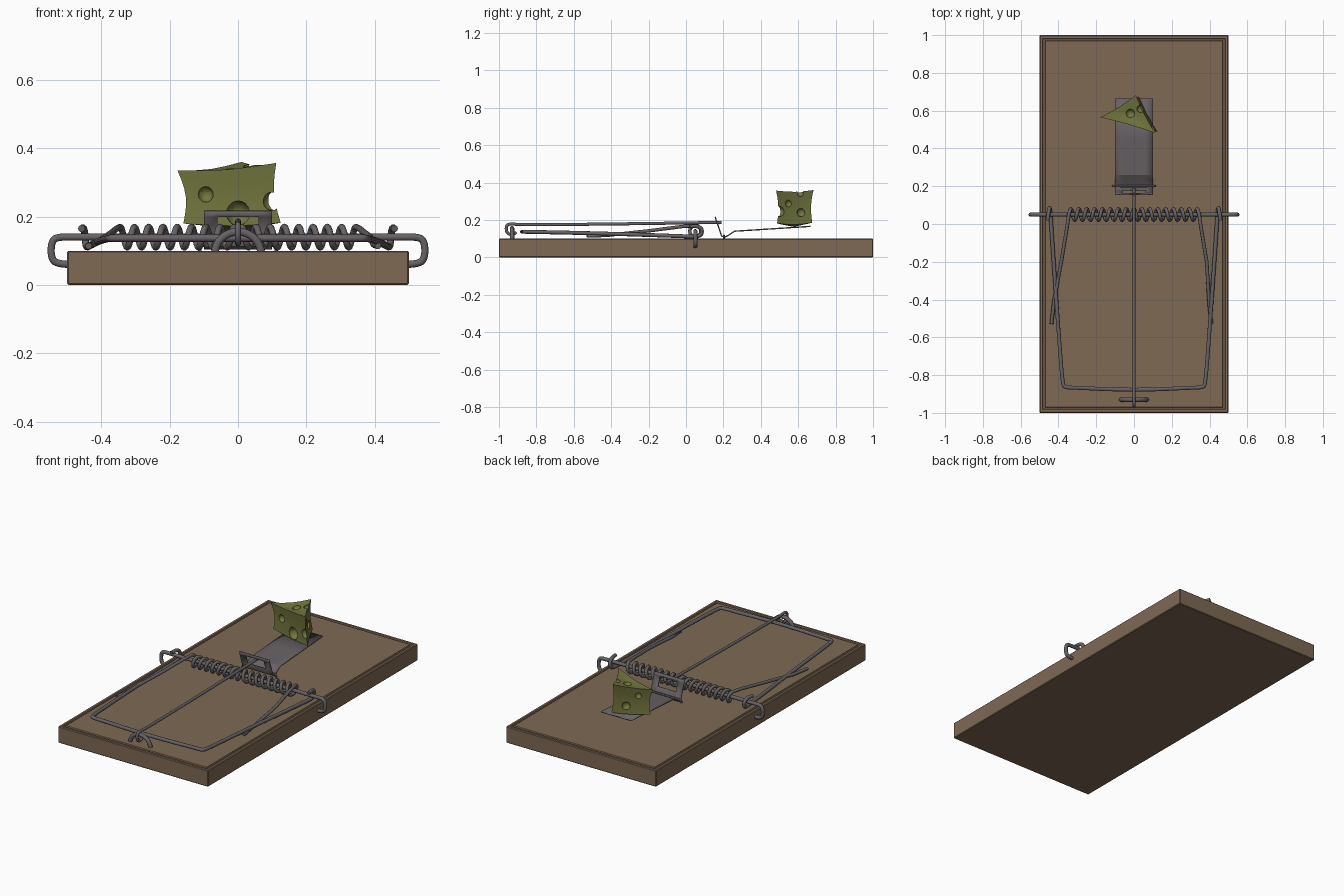
import bpy, bmesh, math
from mathutils import Vector

if "Cube" in bpy.data.objects:
    bpy.data.objects.remove(bpy.data.objects["Cube"])


def material(name, rgb):
    m = bpy.data.materials.new(name)
    m.diffuse_color = (*rgb, 1)
    m.use_nodes = True
    m.node_tree.nodes["Principled BSDF"].inputs["Base Color"].default_value = m.diffuse_color
    return m


WOOD = material("brown wood", (0.21, 0.142, 0.088))
METAL = material("grey metal", (0.135, 0.12, 0.127))
CHEESE = material("olive cheese", (0.17, 0.18, 0.048))


def mesh_object(name, bm, mat, angle=None):
    bmesh.ops.recalc_face_normals(bm, faces=bm.faces)
    me = bpy.data.meshes.new(name)
    bm.to_mesh(me)
    bm.free()
    me.materials.append(mat)
    ob = bpy.data.objects.new(name, me)
    bpy.context.collection.objects.link(ob)
    if angle:
        activate(ob)
        bpy.ops.object.shade_smooth_by_angle(angle=math.radians(angle))
    return ob


def activate(ob):
    bpy.ops.object.select_all(action='DESELECT')
    ob.select_set(True)
    bpy.context.view_layer.objects.active = ob


def wire(name, points, radius, smooth=True):
    """Round wire along a path; smooth rounds the path's corners."""
    cu = bpy.data.curves.new(name, 'CURVE')
    cu.dimensions = '3D'
    cu.bevel_depth = radius
    cu.bevel_resolution = 3
    cu.use_fill_caps = True
    sp = cu.splines.new('NURBS' if smooth else 'POLY')
    sp.points.add(len(points) - 1)
    for p, co in zip(sp.points, points):
        p.co = (*co, 1)
    if smooth:
        sp.order_u = 3
        sp.use_endpoint_u = True
        sp.resolution_u = 6
    cu.materials.append(METAL)
    ob = bpy.data.objects.new(name, cu)
    bpy.context.collection.objects.link(ob)
    activate(ob)
    bpy.ops.object.convert(target='MESH')
    bpy.ops.object.shade_smooth_by_angle(angle=math.radians(50))
    return ob


def mirrored(half):
    """Path from the left end to the right end, from its right half."""
    return [(-x, y, z) for x, y, z in reversed(half)] + half


# Wooden board with a shallow groove around the top
bm = bmesh.new()
bmesh.ops.create_cube(bm, size=1)
for v in bm.verts:
    v.co = (v.co.x, v.co.y * 2, (v.co.z + 0.5) * 0.1)
bmesh.ops.bevel(bm, geom=bm.edges[:], offset=0.004, segments=1, affect='EDGES')
top = max(bm.faces, key=lambda f: f.calc_center_median().z)
for thick, depth in ((0.018, 0), (0.004, -0.006), (0.012, 0), (0.004, 0.006)):
    bmesh.ops.inset_individual(bm, faces=[top], thickness=thick, depth=depth)
mesh_object("wooden_board", bm, WOOD)

# Axle rod, with ends bent round into the board's sides
AY, AZ = 0.05, 0.14
wire("axle_rod", mirrored([
    (0.3, AY, AZ), (0.49, AY, AZ), (0.535, AY, AZ), (0.547, AY, 0.12),
    (0.547, AY, 0.08), (0.53, AY, 0.06), (0.48, AY, 0.06)]), 0.011)

# Twin torsion springs, each with an arm reaching under the snap bar
TURNS, R = 8, 0.03
for side, tag, tip in ((-1, "left", 0.437), (1, "right", 0.41)):
    path = [(side * tip, -0.53, 0.114), (side * (tip - 0.012), -0.42, 0.118),
            (side * 0.385, -0.2, 0.142), (side * 0.355, -0.02, 0.165)]
    steps = TURNS * 16 + 4
    for i in range(steps + 1):
        a = 2 * math.pi * i / 16
        path.append((side * 0.345 * (1 - i / steps),
                     AY + R * math.sin(a), AZ + R * math.cos(a)))
    wire("spring_" + tag, path, 0.0095, smooth=False)

# Snap bar: bowed front rail, two side arms, ends hooked round the axle
wire("snap_bar", mirrored([
    (0.1, -0.877, 0.137), (0.3, -0.867, 0.137), (0.345, -0.866, 0.137),
    (0.372, -0.862, 0.137), (0.378, -0.83, 0.136), (0.385, -0.76, 0.135),
    (0.408, -0.45, 0.128), (0.435, -0.06, 0.115), (0.44, 0.03, 0.111),
    (0.445, 0.08, 0.113), (0.448, 0.088, 0.15), (0.452, 0.06, 0.17),
    (0.458, 0.02, 0.165)]), 0.0105)

# Staple that anchors the holding rod
wire("rod_staple", [(0.068 * math.cos(t * math.pi / 16), -0.93,
                     0.09 + 0.066 * math.sin(t * math.pi / 16))
                    for t in range(17)], 0.012, smooth=False)

# Holding rod, curled round the staple at the front
wire("holding_rod", [
    (0, -0.908, 0.135), (0, -0.92, 0.122), (0, -0.945, 0.122),
    (0, -0.962, 0.14), (0, -0.96, 0.175), (0, -0.93, 0.179),
    (0, -0.88, 0.174), (0, -0.4, 0.178), (0, 0.19, 0.187)], 0.0085)

# Trigger plate: bent strip with a window in its upright catch
profile = [(0.665, 0.166), (0.45, 0.152), (0.26, 0.14), (0.225, 0.117),
           (0.205, 0.107), (0.19, 0.115), (0.18, 0.145), (0.161, 0.2),
           (0.156, 0.217)]
bm = bmesh.new()
rows = [[bm.verts.new((x, y, z)) for x in (-0.1, -0.06, 0.06, 0.1)]
        for y, z in profile]
for r in range(len(rows) - 1):
    for c in range(3):
        if not (r == 6 and c == 1):
            bm.faces.new((rows[r][c], rows[r][c + 1],
                          rows[r + 1][c + 1], rows[r + 1][c]))
plate = mesh_object("trigger_plate", bm, METAL, 25)
solid = plate.modifiers.new("thickness", 'SOLIDIFY')
solid.thickness = 0.007
solid.offset = 0

# Hinge pin holding the plate to the board
wire("hinge_pin", mirrored([(0.05, 0.203, 0.117), (0.1, 0.203, 0.117),
                            (0.112, 0.203, 0.115), (0.112, 0.203, 0.092)]), 0.005)

# Cheese wedge: uneven triangular block with pinched sides
low = [Vector(p) for p in ((-0.16, 0.565, 0.18), (0.125, 0.487, 0.182),
                           (0.025, 0.675, 0.185))]
high = [Vector(p) for p in ((-0.177, 0.565, 0.335), (0.112, 0.482, 0.357),
                            (0.01, 0.682, 0.36))]
bm = bmesh.new()
rings = []
for i in range(7):
    t = i / 6
    corner = [a.lerp(b, t) for a, b in zip(low, high)]
    mid = sum(corner, Vector()) / 3
    ring = []
    for k in range(3):
        for s in range(4):
            p = corner[k].lerp(corner[(k + 1) % 3], s / 4)
            pinch = 0.1 * math.sin(math.pi * t) + 0.08 * math.sin(math.pi * s / 4)
            q = p.lerp(mid, pinch)
            q.z = p.z - 0.008 * math.sin(math.pi * s / 4)
            ring.append(bm.verts.new(q))
    rings.append(ring)
for a, b in zip(rings, rings[1:]):
    for j in range(12):
        k = (j + 1) % 12
        bm.faces.new((a[j], a[k], b[k], b[j]))
for ring, dz in ((rings[0], -0.014), (rings[-1], -0.012)):
    centre = bm.verts.new(sum((v.co for v in ring), Vector()) / 12 + Vector((0, 0, dz)))
    for j in range(12):
        bm.faces.new((ring[j], ring[(j + 1) % 12], centre))
cheese = mesh_object("cheese_wedge", bm, CHEESE, 35)

# Round holes cut into the cheese
holes = [(-0.095, 0.55, 0.265, 0.023), (0.0, 0.527, 0.21, 0.036),
         (0.1, 0.5, 0.245, 0.027), (0.075, 0.55, 0.288, 0.019),
         (0.042, 0.615, 0.24, 0.023), (0.035, 0.61, 0.345, 0.02),
         (-0.02, 0.585, 0.343, 0.024), (-0.1, 0.597, 0.29, 0.018),
         (-0.04, 0.628, 0.225, 0.023)]
for x, y, z, r in holes:
    bm = bmesh.new()
    bmesh.ops.create_uvsphere(bm, u_segments=16, v_segments=10, radius=r)
    bmesh.ops.translate(bm, verts=bm.verts, vec=(x, y, z))
    cutter = mesh_object("hole_cutter", bm, CHEESE)
    cutter.hide_render = True
    activate(cheese)
    cut = cheese.modifiers.new("hole", 'BOOLEAN')
    cut.operation = 'DIFFERENCE'
    cut.solver = 'EXACT'
    cut.object = cutter
    bpy.ops.object.modifier_apply(modifier=cut.name)
    bpy.data.objects.remove(cutter)
activate(cheese)
bpy.ops.object.shade_smooth_by_angle(angle=math.radians(35))
